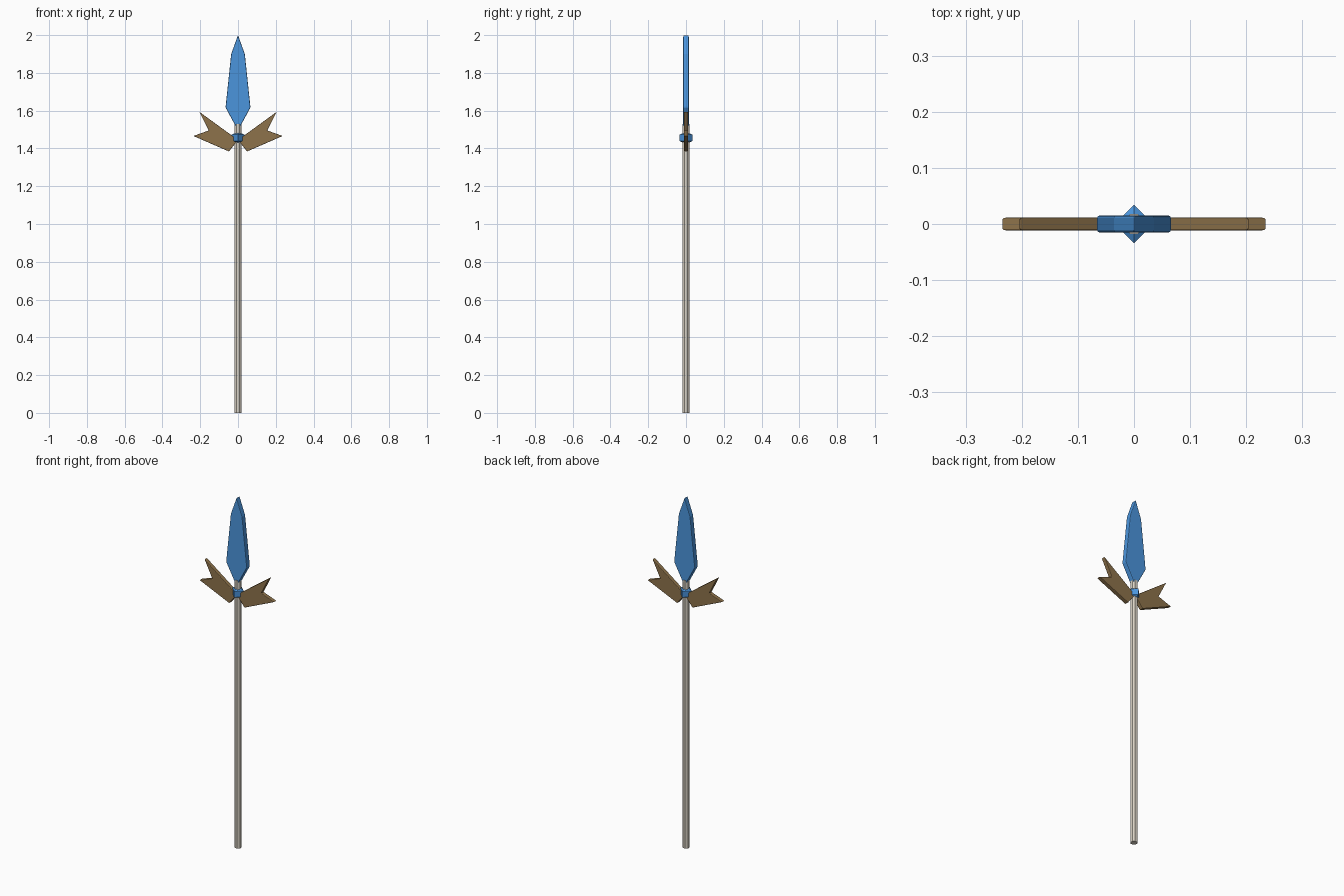
import bpy, bmesh, math

if "Cube" in bpy.data.objects:
    bpy.data.objects.remove(bpy.data.objects["Cube"])


def material(name, color):
    mat = bpy.data.materials.new(name)
    mat.diffuse_color = (*color, 1)
    mat.use_nodes = True
    mat.node_tree.nodes["Principled BSDF"].inputs["Base Color"].default_value = mat.diffuse_color
    return mat


BLUE = material("blue", (0.07, 0.30, 0.72))
BROWN = material("brown", (0.27, 0.17, 0.07))
PALE = material("pale_wood", (0.70, 0.65, 0.56))


def plate(name, outline, thickness, bevel, mat):
    """Extrude an (x, z) outline along y and chamfer its edges."""
    bm = bmesh.new()
    face = bm.faces.new([bm.verts.new((x, -thickness / 2, z)) for x, z in outline])
    new = bmesh.ops.extrude_face_region(bm, geom=[face])["geom"]
    moved = [v for v in new if isinstance(v, bmesh.types.BMVert)]
    bmesh.ops.translate(bm, verts=moved, vec=(0, thickness, 0))
    bmesh.ops.recalc_face_normals(bm, faces=bm.faces)
    mesh = bpy.data.meshes.new(name)
    bm.to_mesh(mesh)
    bm.free()
    obj = bpy.data.objects.new(name, mesh)
    bpy.context.collection.objects.link(obj)
    mesh.materials.append(mat)
    mod = obj.modifiers.new("chamfer", "BEVEL")
    mod.width = bevel
    mod.segments = 2
    return obj


# Shaft
bpy.ops.mesh.primitive_cylinder_add(vertices=8, radius=0.019, depth=1.53,
                                    location=(0, 0, 0.765),
                                    rotation=(0, 0, math.radians(22.5)))
shaft = bpy.context.object
shaft.name = "shaft"
shaft.data.materials.append(PALE)

# Blade: right half of the profile, mirrored into a closed outline
half = [(0.036, 1.90), (0.066, 1.617)]
blade_outline = [(0, 2.0)] + half + [(0, 1.495)] + [(-x, z) for x, z in reversed(half)]
plate("blade", blade_outline, 0.030, 0.004, BLUE)

# Forked wings on both sides
wing = [(0.0, 1.445), (0.048, 1.384), (0.236, 1.466), (0.155, 1.495), (0.205, 1.594)]
for side, sx in (("right", 1), ("left", -1)):
    plate("wing_" + side, [(sx * x, z) for x, z in wing], 0.023, 0.003, BROWN)

# Octahedral gem at the joint
bpy.ops.mesh.primitive_uv_sphere_add(segments=4, ring_count=2, radius=0.04,
                                     location=(0, 0, 1.456))
gem = bpy.context.object
gem.name = "gem"
gem.scale = (1, 1, 0.85)
gem.data.materials.append(BLUE)
